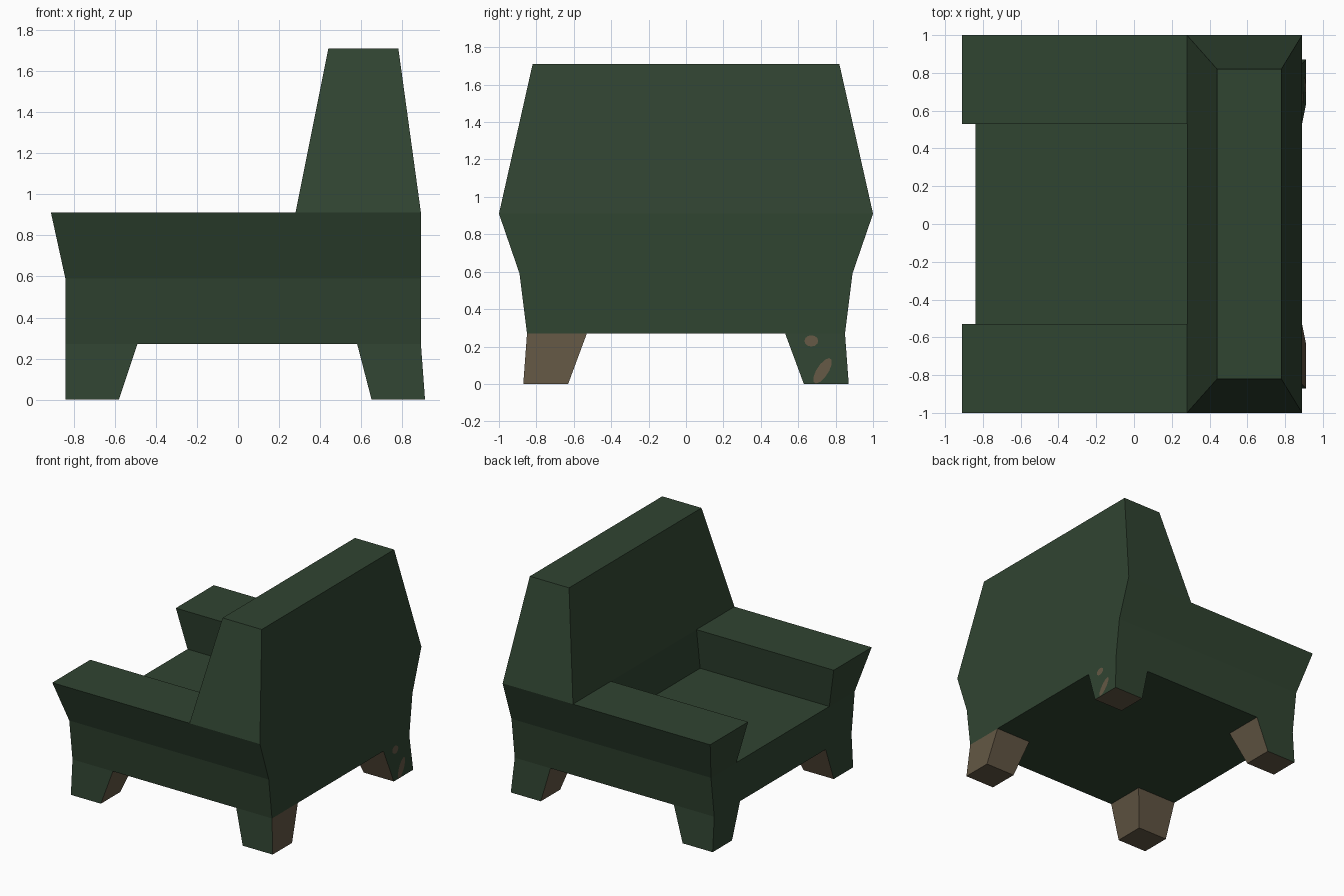
import bpy, bmesh, math

if "Cube" in bpy.data.objects:
    bpy.data.objects.remove(bpy.data.objects["Cube"])


def material(name, rgb):
    m = bpy.data.materials.new(name)
    m.diffuse_color = (*rgb, 1)
    m.use_nodes = True
    m.node_tree.nodes["Principled BSDF"].inputs["Base Color"].default_value = m.diffuse_color
    return m


GREEN = material("dark green fabric", (0.030, 0.058, 0.031))
BROWN = material("brown wood", (0.125, 0.095, 0.058))


def make_object(name, bm, mats):
    mesh = bpy.data.meshes.new(name)
    bm.to_mesh(mesh)
    bm.free()
    for m in mats:
        mesh.materials.append(m)
    obj = bpy.data.objects.new(name, mesh)
    bpy.context.collection.objects.link(obj)
    return obj


SIDES = {"bottom": (3, 2, 1, 0), "top": (4, 5, 6, 7), "y-": (0, 1, 5, 4),
         "x+": (1, 2, 6, 5), "y+": (2, 3, 7, 6), "x-": (3, 0, 4, 7)}


def frustum(name, low, high, z0, z1, skip=(), brown=(), flip=False):
    """Tapered block; low and high are (x0, x1, y0, y1) rectangles."""
    bm = bmesh.new()
    verts = []
    for (x0, x1, y0, y1), z in ((low, z0), (high, z1)):
        verts += [bm.verts.new((x, y, z)) for x, y in
                  ((x0, y0), (x1, y0), (x1, y1), (x0, y1))]
    for side, ids in SIDES.items():
        if side not in skip:
            face = bm.faces.new([verts[i] for i in ids])
            face.material_index = int(side in brown)
    if flip:
        bmesh.ops.reverse_faces(bm, faces=bm.faces[:])
    return make_object(name, bm, (GREEN, BROWN))


# upholstered base
frustum("base", (-0.84, 0.89, -0.85, 0.85), (-0.84, 0.89, -0.89, 0.89),
        0.27, 0.59, skip=("top",))

# seat surface and lower part of the backrest front
frustum("seat", (-0.84, 0.28, -0.575, 0.575), (-0.91, 0.28, -0.53, 0.53),
        0.59, 0.91, skip=("top", "x-", "y-", "y+"), flip=True)

# flared arms
frustum("left_arm", (-0.84, 0.28, 0.575, 0.89), (-0.91, 0.28, 0.53, 1.0),
        0.59, 0.91, skip=("bottom", "x+"))
frustum("right_arm", (-0.84, 0.28, -0.89, -0.575), (-0.91, 0.28, -1.0, -0.53),
        0.59, 0.91, skip=("bottom", "x+"))

# backrest: flaring lower part, tapering upper part
frustum("lower_backrest", (0.28, 0.89, -0.89, 0.89), (0.28, 0.89, -1.0, 1.0),
        0.59, 0.91, skip=("bottom", "top", "x-"))
frustum("upper_backrest", (0.28, 0.89, -1.0, 1.0), (0.44, 0.78, -0.82, 0.82),
        0.91, 1.71, skip=("bottom",))

# legs: covered outside, bare wood inside and underneath
for end, foot_x, top_x, inner_x in (("front", (-0.84, -0.58), (-0.84, -0.49), "x+"),
                                    ("back", (0.65, 0.91), (0.58, 0.89), "x-")):
    for side, s, inner_y in (("left", 1, "y-"), ("right", -1, "y+")):
        foot_y = sorted((s * 0.63, s * 0.87))
        top_y = sorted((s * 0.53, s * 0.85))
        wood = {"bottom", inner_x, inner_y}
        if (end, side) == ("back", "right"):
            wood.add("x+")
        frustum(f"{end}_{side}_leg", (*foot_x, *foot_y), (*top_x, *top_y),
                0, 0.27, skip=("top",), brown=wood)

# small worn patches on the back left leg
for i, (y, z, ry, rz, lean) in enumerate(((0.67, 0.23, 0.037, 0.03, 0.0),
                                          (0.73, 0.07, 0.036, 0.068, 0.035))):
    bm = bmesh.new()
    ring = []
    for k in range(12):
        a = math.tau * k / 12
        pz = z + rz * math.sin(a)
        py = y + ry * math.cos(a) + lean * math.sin(a)
        ring.append(bm.verts.new((0.912 - 0.02 * pz / 0.27, py, pz)))
    bm.faces.new(ring)
    make_object(f"worn_patch_{i + 1}", bm, (BROWN,))
